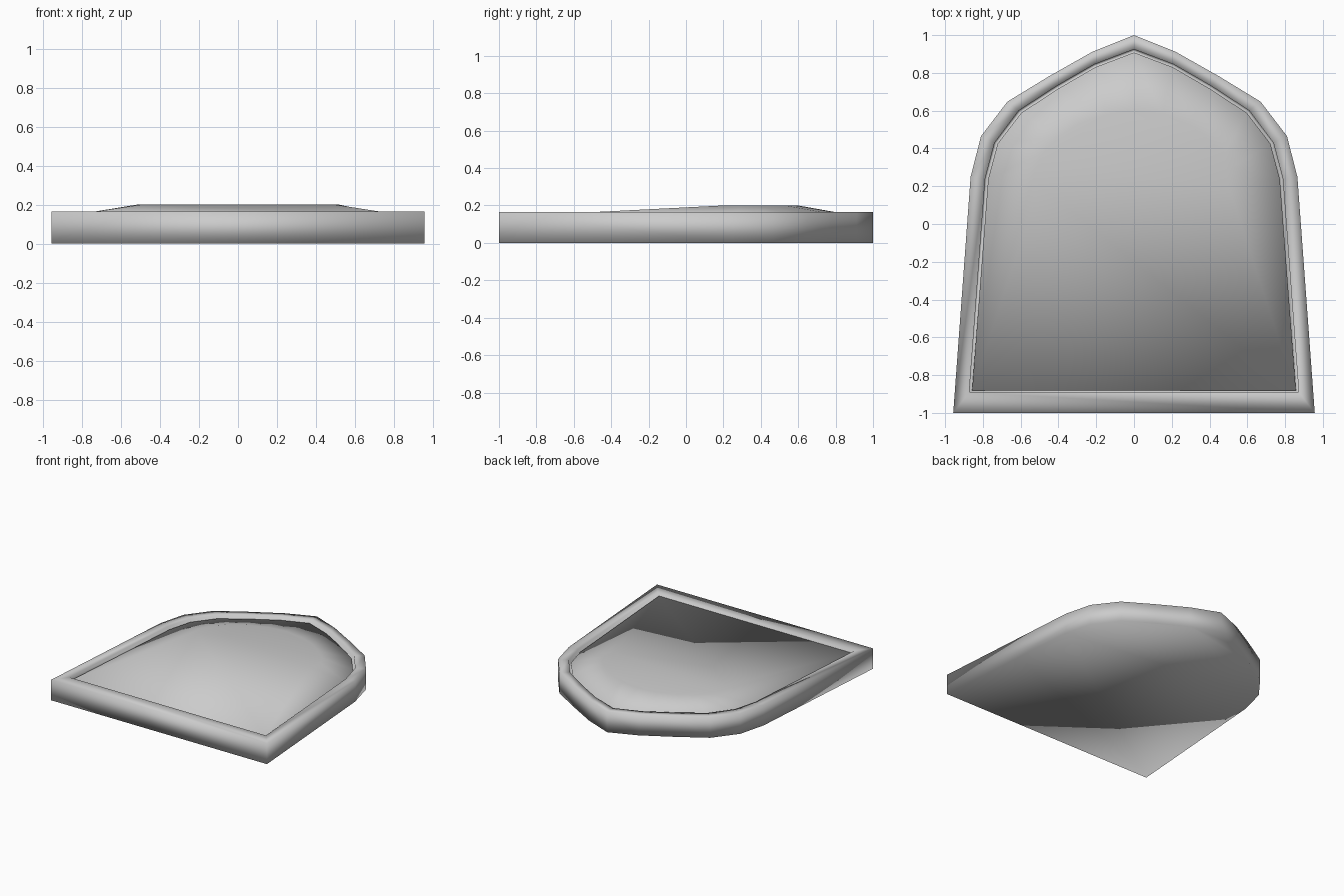
import bpy, bmesh

if "Cube" in bpy.data.objects:
    bpy.data.objects.remove(bpy.data.objects["Cube"])

# Half outlines, from the back tip round to the front right corner
OUTER = [(0, 1), (.22, .912), (.45, .782), (.67, .648), (.81, .465), (.865, .25), (.957, -1)]
INNER = [(0, .925), (.21, .845), (.41, .73), (.61, .60), (.738, .43), (.788, .24), (.872, -.89)]
EDGE = [(0, .908), (.205, .830), (.40, .717), (.597, .588), (.722, .425), (.772, .237), (.857, -.882)]
TOP = [(0, .60), (.15, .58), (.29, .53), (.40, .46), (.48, .38), (.52, .30), (.50, .20)]


def mirrored(half):
    return half + [(-x, y) for x, y in reversed(half[1:])]


def loft(name, sections):
    """Bridge outline loops at given heights and cap both ends."""
    bm = bmesh.new()
    loops = [[bm.verts.new((x, y, z)) for x, y in mirrored(half)] for half, z in sections]
    bm.faces.new(loops[0])
    bm.faces.new(loops[-1])
    n = len(loops[0])
    for a, b in zip(loops, loops[1:]):
        for i in range(n):
            j = (i + 1) % n
            bm.faces.new((a[i], a[j], b[j], b[i]))
    bmesh.ops.recalc_face_normals(bm, faces=bm.faces)
    for f in bm.faces:
        f.smooth = True
    mesh = bpy.data.meshes.new(name)
    bm.to_mesh(mesh)
    bm.free()
    obj = bpy.data.objects.new(name, mesh)
    bpy.context.collection.objects.link(obj)
    return obj


# Solid tray: flat base, raised border, narrow groove and gently domed panel
loft("domed_tray", [
    (OUTER, 0), (OUTER, .165),      # base and outer wall
    (INNER, .165), (INNER, .12),    # border top and groove wall
    (EDGE, .12), (EDGE, .145),      # groove floor and panel side
    (TOP, .20),                     # panel slopes and flat top
])
